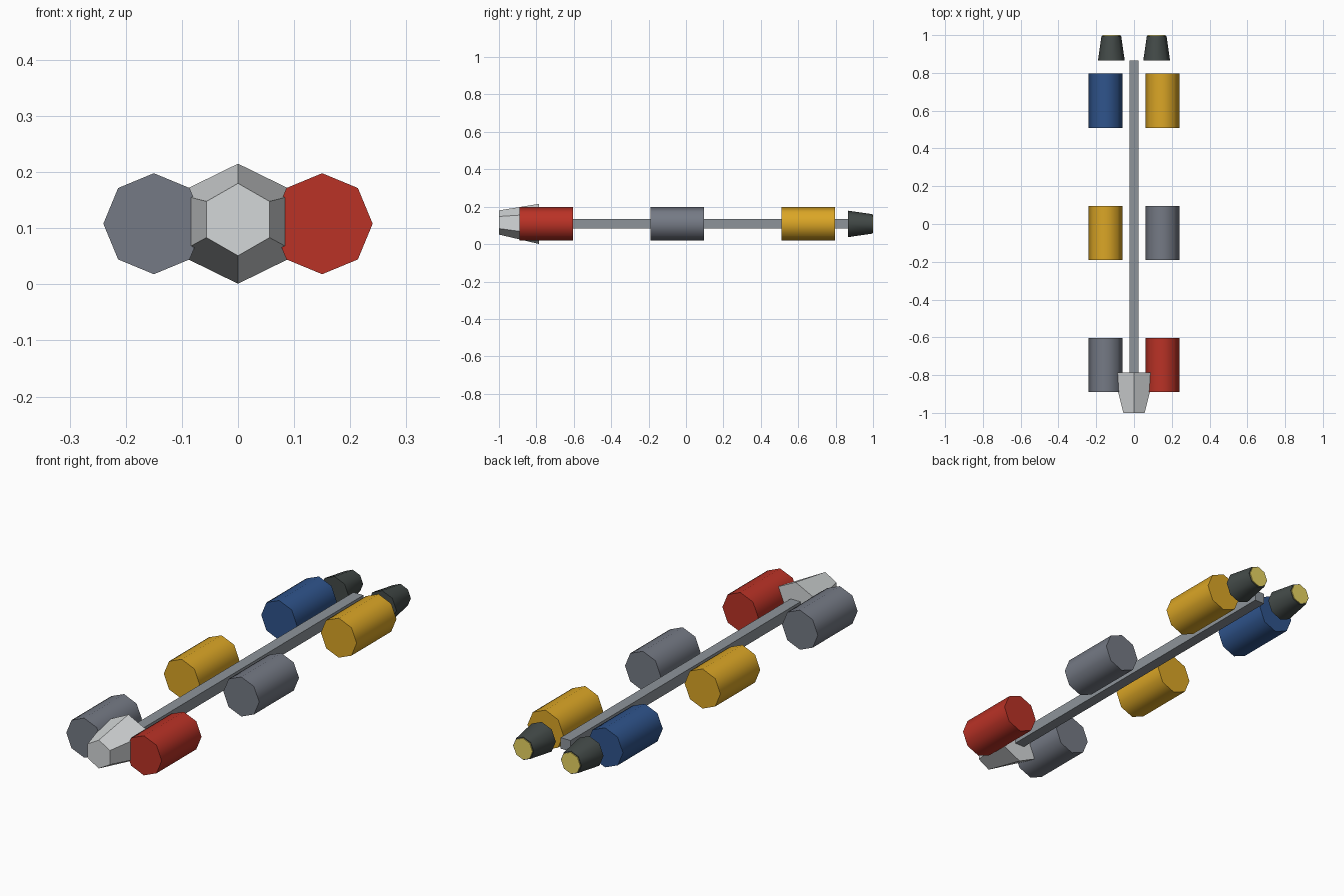
import bpy
import bmesh
import math
from mathutils import Matrix

cube = bpy.data.objects.get("Cube")
if cube:
    bpy.data.objects.remove(cube, do_unlink=True)

AXIS_Z = 0.108


def material(name, rgb):
    """Make a flat colour from 0-255 sRGB values."""
    linear = [((c / 255 + 0.055) / 1.055) ** 2.4 for c in rgb]
    mat = bpy.data.materials.new(name)
    mat.use_nodes = True
    mat.diffuse_color = (*linear, 1)
    mat.node_tree.nodes["Principled BSDF"].inputs["Base Color"].default_value = (*linear, 1)
    return mat


red = material("red", (186, 50, 38))
grey = material("slate grey", (117, 122, 133))
yellow = material("yellow", (219, 166, 38))
blue = material("blue", (47, 84, 140))
hull = material("pale hull", (212, 215, 216))
steel = material("steel grey", (141, 148, 154))
dark = material("dark engine", (67, 74, 72))
glow = material("engine glow", (235, 215, 100))


def add_object(name, bm, mat, smooth=False):
    bmesh.ops.recalc_face_normals(bm, faces=bm.faces)
    mesh = bpy.data.meshes.new(name)
    bm.to_mesh(mesh)
    bm.free()
    mesh.materials.append(mat)
    obj = bpy.data.objects.new(name, mesh)
    bpy.context.collection.objects.link(obj)
    if smooth:
        bpy.ops.object.select_all(action='DESELECT')
        obj.select_set(True)
        bpy.context.view_layer.objects.active = obj
        bpy.ops.object.shade_smooth_by_angle(angle=math.radians(50))
    return obj


def loft(name, rings, sides, mat, smooth=False):
    """Join polygon rings (x, y, z, x radius, z radius) along y and cap the ends."""
    bm = bmesh.new()
    loops = []
    for x, y, z, rx, rz in rings:
        angles = [math.tau * i / sides for i in range(sides)]
        loops.append([bm.verts.new((x + rx * math.sin(a), y, z + rz * math.cos(a)))
                      for a in angles])
    for a, b in zip(loops, loops[1:]):
        for i in range(sides):
            j = (i + 1) % sides
            bm.faces.new((a[i], a[j], b[j], b[i]))
    bm.faces.new(loops[0])
    bm.faces.new(loops[-1])
    return add_object(name, bm, mat, smooth)


def tube(name, x, y0, y1, r0, r1, mat):
    return loft(name, [(x, y0, AXIS_Z, r0, r0), (x, y1, AXIS_Z, r1, r1)], 8, mat, True)


# Central square beam
bm = bmesh.new()
bmesh.ops.create_cube(bm, size=1, matrix=Matrix.Translation((0, 0, AXIS_Z))
                      @ Matrix.Diagonal((0.05, 1.73, 0.05, 1)))
add_object("spine", bm, steel)

# Six-sided cabin, widening towards the back
loft("cabin", [(0, -1, 0.1155, 0.065, 0.0645),
               (0, -0.787, AXIS_Z, 0.126, 0.107)], 6, hull)

# Three pairs of cargo pods
pod_rows = [("front", -0.7475, red, grey),
            ("middle", -0.0475, grey, yellow),
            ("rear", 0.6525, yellow, blue)]
for row, y, left_mat, right_mat in pod_rows:
    for side, x, mat in (("left", 0.15, left_mat), ("right", -0.15, right_mat)):
        tube(f"{row}_{side}_pod", x, y - 0.143, y + 0.143, 0.09, 0.09, mat)

# Twin engines with glowing exhausts
for side, x in (("left", 0.12), ("right", -0.12)):
    tube(f"{side}_engine", x, 0.865, 0.996, 0.071, 0.052, dark)
    tube(f"{side}_exhaust", x, 0.992, 1.0, 0.048, 0.048, glow)
